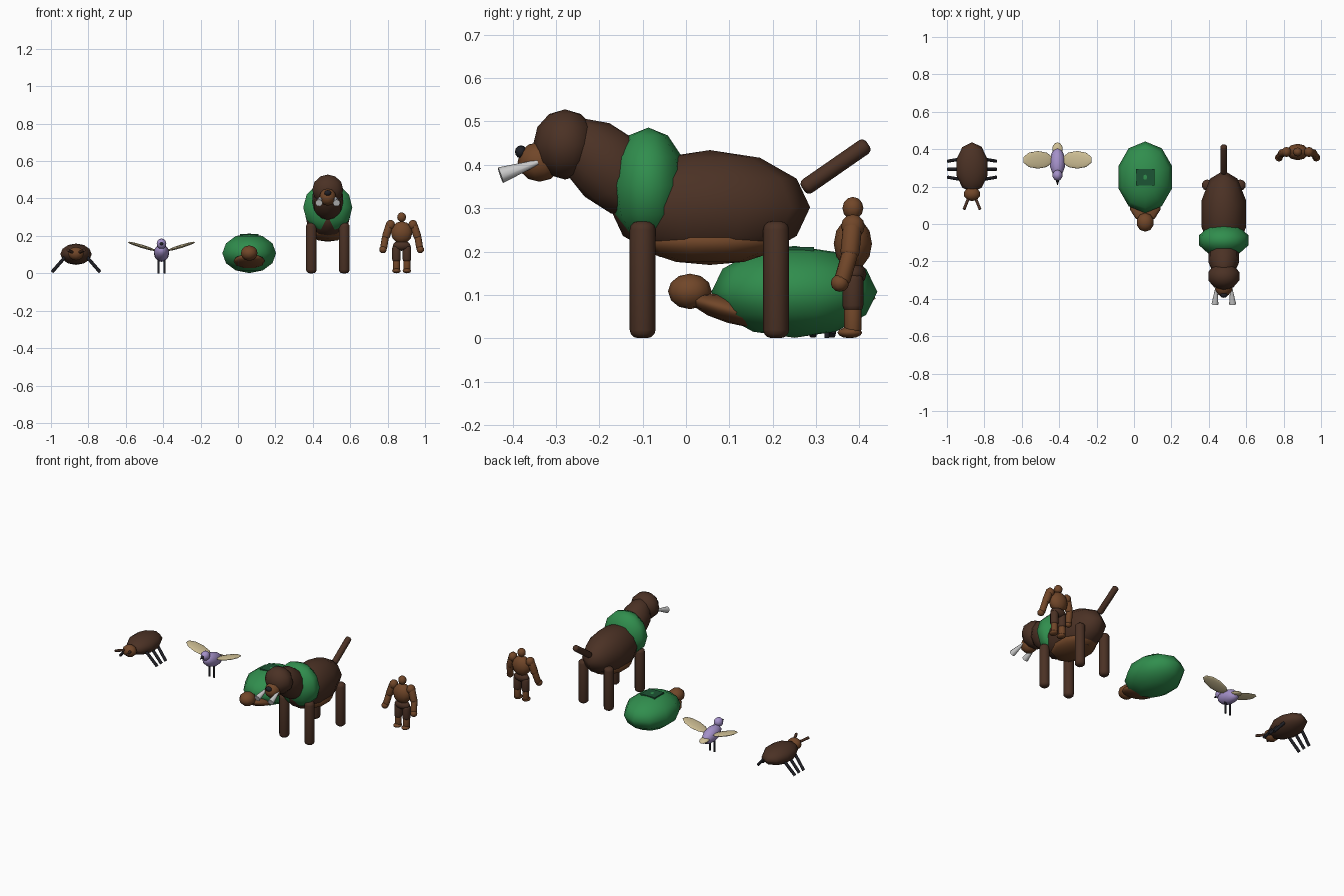
import bpy, math
from mathutils import Vector

if "Cube" in bpy.data.objects:
    bpy.data.objects.remove(bpy.data.objects["Cube"])

def mat(name, rgb):
    m = bpy.data.materials.new(name)
    m.diffuse_color = (*rgb, 1)
    m.use_nodes = True
    m.node_tree.nodes["Principled BSDF"].inputs["Base Color"].default_value = m.diffuse_color
    return m

DARK = mat("dark_brown", (.07, .031, .018))
BROWN = mat("brown", (.165, .062, .022))
GREEN = mat("green", (.03, .27, .075))
DEEP = mat("deep_green", (.012, .09, .035))
LILAC = mat("lilac", (.37, .28, .58))
TAN = mat("tan", (.62, .52, .3))
BLACK = mat("black", (.015, .015, .02))

def finish(o, name, m):
    o.name = name
    if m:
        o.data.materials.append(m)
    for p in o.data.polygons:
        p.use_smooth = True
    return o

# Low-poly ellipsoid, half sizes measured on its silhouette
def ball(name, loc, half, m, rx=0, ry=0):
    bpy.ops.mesh.primitive_uv_sphere_add(segments=10, ring_count=6, location=loc,
                                         rotation=(math.radians(rx), math.radians(ry), 0))
    o = bpy.context.object
    o.scale = (half[0], half[1] / .951, half[2])
    return finish(o, name, m)

# Tapered rod between two points, optionally with rounded ends
def rod(name, a, b, r1, m, r2=None, rounded=False):
    a, b = Vector(a), Vector(b)
    d = b - a
    bpy.ops.mesh.primitive_cone_add(vertices=10, radius1=r1, radius2=r1 if r2 is None else r2,
                                    depth=d.length, location=(a + b) / 2)
    o = bpy.context.object
    o.rotation_mode = 'QUATERNION'
    o.rotation_quaternion = d.to_track_quat('Z', 'Y')
    finish(o, name, m)
    if rounded:
        bv = o.modifiers.new("round", 'BEVEL')
        bv.width = r1 * .65
        bv.segments = 3
        bv.angle_limit = math.radians(60)
    else:
        bpy.ops.object.shade_smooth_by_angle(angle=math.radians(50))
    return o

SIDES = ((-1, "left"), (1, "right"))

# Beetle
X = -.866
ball("beetle_body", (X, .303, .102), (.088, .128, .057), DARK)
ball("beetle_head", (X, .16, .105), (.044, .036, .036), BROWN)
for s, n in SIDES:
    rod(f"beetle_antenna_{n}", (X + s * .018, .14, .112), (X + s * .043, .078, .124), .008, DARK)
    for i, (y0, y1) in enumerate(((.238, .25), (.293, .293), (.348, .336))):
        rod(f"beetle_leg_{n}_{i}", (X + s * .06, y0, .085), (X + s * .128, y1, .007), .009, BLACK)

# Bird
X = -.409
ball("bird_body", (X, .33, .108), (.042, .078, .043), LILAC, rx=-15)
ball("bird_head", (X, .26, .158), (.027, .028, .028), LILAC)
rod("bird_beak", (X, .24, .158), (X, .205, .155), .012, BLACK, 0)
ball("bird_tail", (X, .40, .098), (.028, .036, .012), TAN, rx=-10)
for s, n in SIDES:
    ball(f"bird_wing_{n}", (X + s * .105, .343, .144), (.085, .045, .009), TAN, ry=-s * 17)
    rod(f"bird_leg_{n}", (X + s * .016, .325, .09), (X + s * .016, .325, 0), .006, BLACK)

# Turtle
X = .06
ball("turtle_shell", (X, .25, .107), (.151, .182, .106), GREEN)
ball("turtle_belly", (X, .105, .064), (.085, .095, .03), BROWN, rx=-16)
ball("turtle_head", (X, .009, .108), (.047, .048, .041), BROWN)
bpy.ops.mesh.primitive_cube_add(size=1, location=(X, .25, .2))
plate = bpy.context.object
plate.scale = (.098, .09, .022)
plate.name = "turtle_back_plate"
plate.data.materials.append(DEEP)

# Large four-legged animal
X = .48
ball("animal_body", (X, .055, .302), (.125, .22, .132), DARK)
ball("animal_belly", (X, .055, .222), (.11, .15, .053), BROWN)
ball("animal_collar", (X, -.087, .352), (.138, .085, .134), GREEN)
ball("animal_neck", (X, -.175, .392), (.085, .135, .088), DARK, rx=-42)
ball("animal_head", (X, -.279, .447), (.087, .07, .081), DARK)
ball("animal_snout", (X, -.338, .407), (.047, .048, .046), BROWN)
ball("animal_nose", (X, -.381, .43), (.02, .013, .015), BLACK)
rod("animal_tail", (X, .27, .344), (X, .42, .448), .019, DARK, rounded=True)
for s, n in SIDES:
    rod(f"animal_tusk_{n}", (X + s * .047, -.428, .376), (X + s * .04, -.342, .406), .019, None, .006)
    for y, e in ((-.1, "front"), (.208, "hind")):
        rod(f"animal_{e}_leg_{n}", (X + s * .088, y, 0), (X + s * .088, y, .27), .03, DARK, rounded=True)

# Small upright figure
X, Y = .875, .385
ball("figure_head", (X, Y, .3), (.025, .023, .026), BROWN)
ball("figure_torso", (X, Y, .218), (.06, .042, .06), BROWN)
ball("figure_hips", (X, Y, .148), (.05, .03, .028), DARK)
for s, n in SIDES:
    ball(f"figure_shoulder_{n}", (X + s * .06, Y, .258), (.026, .026, .028), BROWN)
    rod(f"figure_upper_arm_{n}", (X + s * .062, Y, .265), (X + s * .088, Y - .008, .185), .022, BROWN, rounded=True)
    rod(f"figure_forearm_{n}", (X + s * .085, Y - .004, .205), (X + s * .098, Y - .027, .125), .019, BROWN, rounded=True)
    ball(f"figure_hand_{n}", (X + s * .1, Y - .03, .127), (.021, .02, .02), BROWN)
    rod(f"figure_thigh_{n}", (X + s * .028, Y, .15), (X + s * .028, Y, .06), .024, DARK, rounded=True)
    rod(f"figure_shin_{n}", (X + s * .028, Y, .078), (X + s * .028, Y, .008), .02, BROWN, rounded=True)
    ball(f"figure_foot_{n}", (X + s * .028, Y - .007, .013), (.024, .027, .013), BROWN)
